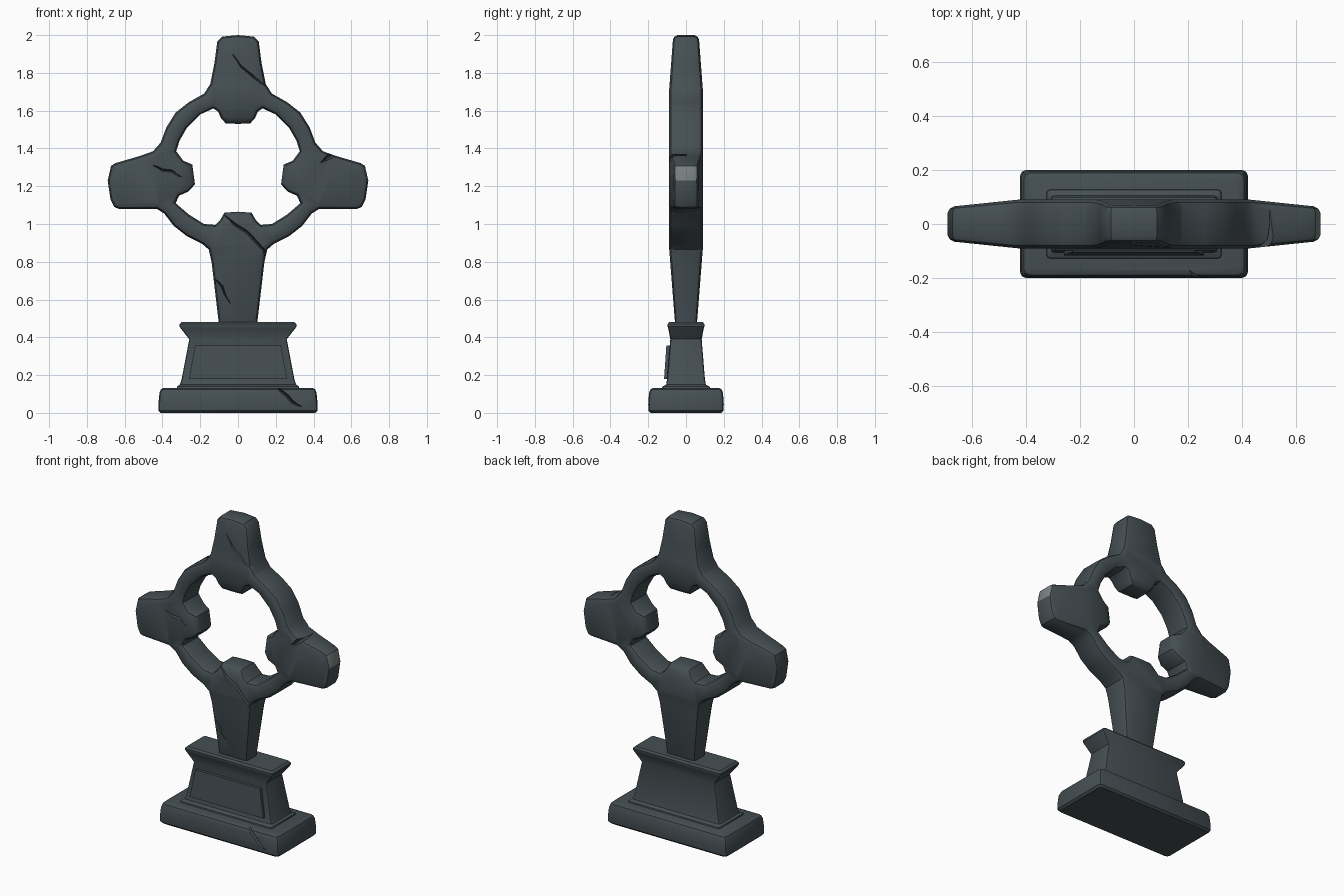
import bpy, bmesh, math
from mathutils import Vector

if "Cube" in bpy.data.objects:
    bpy.data.objects.remove(bpy.data.objects["Cube"])


def material(name, rgb):
    m = bpy.data.materials.new(name)
    m.diffuse_color = (*rgb, 1)
    m.use_nodes = True
    m.node_tree.nodes["Principled BSDF"].inputs["Base Color"].default_value = m.diffuse_color
    return m


STONE = material("dark_stone", (0.060, 0.078, 0.086))
CHIP = material("pale_chip", (0.200, 0.230, 0.228))


def make_object(name, bm, mats=(STONE,)):
    bmesh.ops.recalc_face_normals(bm, faces=bm.faces[:])
    me = bpy.data.meshes.new(name)
    bm.to_mesh(me)
    bm.free()
    for m in mats:
        me.materials.append(m)
    ob = bpy.data.objects.new(name, me)
    bpy.context.collection.objects.link(ob)
    return ob


def smooth(ob, angle=32):
    bpy.ops.object.select_all(action='DESELECT')
    ob.select_set(True)
    bpy.context.view_layer.objects.active = ob
    bpy.ops.object.shade_smooth_by_angle(angle=math.radians(angle))


def mirrored(half):
    return half + [(-x, z) for x, z in reversed(half) if x > 0]


def inset(pts, d):
    # mitred offset of a clockwise loop, towards its inside for d > 0
    out = []
    for i, p in enumerate(pts):
        p = Vector(p)
        a = (p - Vector(pts[i - 1])).normalized()
        b = (Vector(pts[(i + 1) % len(pts)]) - p).normalized()
        na, nb = Vector((a.y, -a.x)), Vector((b.y, -b.x))
        out.append(p + (na + nb) * d / max(0.5, 1 + na.dot(nb)))
    return out


def bridge(bm, a, b):
    n = len(a)
    for i in range(n):
        bm.faces.new((a[i], a[(i + 1) % n], b[(i + 1) % n], b[i]))


def thickness(x, z):
    # arms, head, shaft and inner tabs all get thinner away from the ring
    r = math.hypot(x, z - 1.3)
    return min(1 - 0.30 * max(0, abs(x) - 0.43) / 0.26,
               1 - 0.25 * max(0, z - 1.70) / 0.30,
               1 - 0.35 * max(0, 0.88 - z) / 0.40,
               1 - 0.25 * min(1, max(0, 0.30 - r) / 0.07))


def carve(ob, cracks):
    # cuts V-shaped zigzag grooves into the front: (points, surface y, depth)
    bm = bmesh.new()
    for pts, y, depth in cracks:
        rows, n = [], len(pts)
        for i, p in enumerate(pts):
            t = (Vector(pts[min(i + 1, n - 1)]) - Vector(pts[max(i - 1, 0)])).normalized()
            w = 0.003 if i in (0, n - 1) else 0.017
            rows.append([bm.verts.new((p[0] - t.y * w, y - 0.03, p[1] + t.x * w)),
                         bm.verts.new((p[0] + t.y * w, y - 0.03, p[1] - t.x * w)),
                         bm.verts.new((p[0], y + depth, p[1]))])
        for a, b in zip(rows, rows[1:]):
            bridge(bm, a, b)
        bm.faces.new(rows[0])
        bm.faces.new(rows[-1])
    cutter = make_object("crack_cutter", bm)
    cutter.hide_render = True
    mod = ob.modifiers.new("cracks", 'BOOLEAN')
    mod.operation, mod.solver, mod.object = 'DIFFERENCE', 'EXACT', cutter
    dg = bpy.context.evaluated_depsgraph_get()
    me = bpy.data.meshes.new_from_object(ob.evaluated_get(dg))
    ob.modifiers.clear()
    if len(me.polygons) >= len(ob.data.polygons):
        ob.data = me
    bpy.data.objects.remove(cutter)


# Ringed cross: outer outline, hole outline with four tabs
outer = mirrored([(0, 2), (.085, 1.992), (.11, 1.965), (.125, 1.85), (.147, 1.74), (.18, 1.69),
                  (.26, 1.645), (.33, 1.59), (.38, 1.51), (.41, 1.43), (.45, 1.385), (.52, 1.36),
                  (.65, 1.322), (.672, 1.308), (.69, 1.23), (.675, 1.13), (.655, 1.09), (.63, 1.08),
                  (.43, 1.08), (.39, 1.055), (.34, .99), (.27, .935), (.19, .895), (.155, .865),
                  (.14, .80), (.10, .46), (0, .46)])
hole = mirrored([(0, 1.53), (.065, 1.533), (.09, 1.56), (.105, 1.595), (.13, 1.612), (.2, 1.58),
                 (.27, 1.51), (.31, 1.44), (.327, 1.385), (.29, 1.335), (.242, 1.315), (.228, 1.21),
                 (.262, 1.172), (.312, 1.15), (.33, 1.11), (.26, 1.05), (.18, 1.0), (.12, .995),
                 (.095, 1.02), (.072, 1.06), (0, 1.065)])
bm = bmesh.new()
levels = [(.025, -.09), (.008, -.08), (0, -.06), (0, .06), (.008, .08), (.025, .09)]
caps = {0: [], 5: []}
for loop, sign in ((outer, 1), (hole, -1)):
    rings = [[bm.verts.new((p.x, y, p.y)) for p in inset(loop, d * sign)] for d, y in levels]
    for a, b in zip(rings, rings[1:]):
        bridge(bm, a, b)
    for k in caps:
        r = rings[k]
        caps[k] += [bm.edges.get((r[i - 1], r[i])) for i in range(len(r))]
for edges in caps.values():
    bmesh.ops.triangle_fill(bm, edges=edges, use_beauty=True)
# creases where the arms begin to taper
for co, no in (((.43, 0, 0), (1, 0, 0)), ((-.43, 0, 0), (1, 0, 0)),
               ((0, 0, 1.70), (0, 0, 1)), ((0, 0, .88), (0, 0, 1))):
    bmesh.ops.bisect_plane(bm, geom=bm.verts[:] + bm.edges[:] + bm.faces[:],
                           dist=1e-5, plane_co=co, plane_no=no)
for v in bm.verts:
    v.co.y *= thickness(v.co.x, v.co.z)
bmesh.ops.recalc_face_normals(bm, faces=bm.faces[:])
# pale chipped facet on the right arm end
for f in bm.faces:
    c = f.calc_center_median()
    if c.x > .66 and 1.23 < c.z < 1.31 and f.normal.x > .5 and abs(f.normal.y) < .5:
        f.material_index = 1
cross = make_object("ringed_cross", bm, (STONE, CHIP))
carve(cross, [
    ([(-.03, 1.90), (.015, 1.835), (.075, 1.785), (.165, 1.72)], -.085, .02),
    ([(-.45, 1.31), (-.40, 1.285), (-.35, 1.28), (-.30, 1.25)], -.09, .02),
    ([(.44, 1.325), (.48, 1.355), (.54, 1.385)], -.09, .14),
    ([(-.075, 1.05), (-.02, 1.0), (.05, .955), (.11, .89), (.14, .86), (.145, .78)], -.09, .025),
    ([(-.125, .71), (-.085, .67), (-.07, .63), (-.04, .58)], -.075, .02)])
smooth(cross)


def stacked(name, levels, c):
    # rounded rectangles (half x, half y, z) stacked into a closed solid
    bm = bmesh.new()
    rings = []
    for hx, hy, z in levels:
        ring = []
        for sx, sy, a0 in ((1, 1, 0), (-1, 1, 90), (-1, -1, 180), (1, -1, 270)):
            for k in range(3):
                a = math.radians(a0 + 45 * k)
                ring.append(bm.verts.new((sx * (hx - c) + c * math.cos(a),
                                          sy * (hy - c) + c * math.sin(a), z)))
        rings.append(ring)
    for a, b in zip(rings, rings[1:]):
        bridge(bm, a, b)
    bm.faces.new(rings[0])
    bm.faces.new(rings[-1])
    return make_object(name, bm)


# Plinth slab at the ground
plinth = stacked("plinth", [(.41, .187, 0), (.422, .198, .012), (.422, .2, .045), (.416, .196, .105),
                            (.408, .188, .125), (.392, .172, .133)], .022)
carve(plinth, [([(.18, .15), (.225, .12), (.26, .09), (.285, .06), (.335, .035)], -.198, .03)])
smooth(plinth)

# Pedestal with flared foot and moulded cap
pedestal = stacked("pedestal", [(.325, .13, .125), (.322, .125, .14), (.308, .105, .15),
                                (.298, .10, .18), (.258, .083, .39), (.303, .094, .447),
                                (.31, .098, .458), (.31, .098, .47), (.298, .088, .481)], .012)
smooth(pedestal)

# Raised trapezoid panel on the pedestal front
bm = bmesh.new()
back, front = [[bm.verts.new((x, y0 if z < .3 else y1, z))
                for x, z in ((-.26, .18), (.26, .18), (.227, .356), (-.227, .356))]
               for y0, y1 in ((-.09, -.08), (-.116, -.104))]
bridge(bm, back, front)
bm.faces.new(back)
bm.faces.new(front)
make_object("front_panel", bm)
